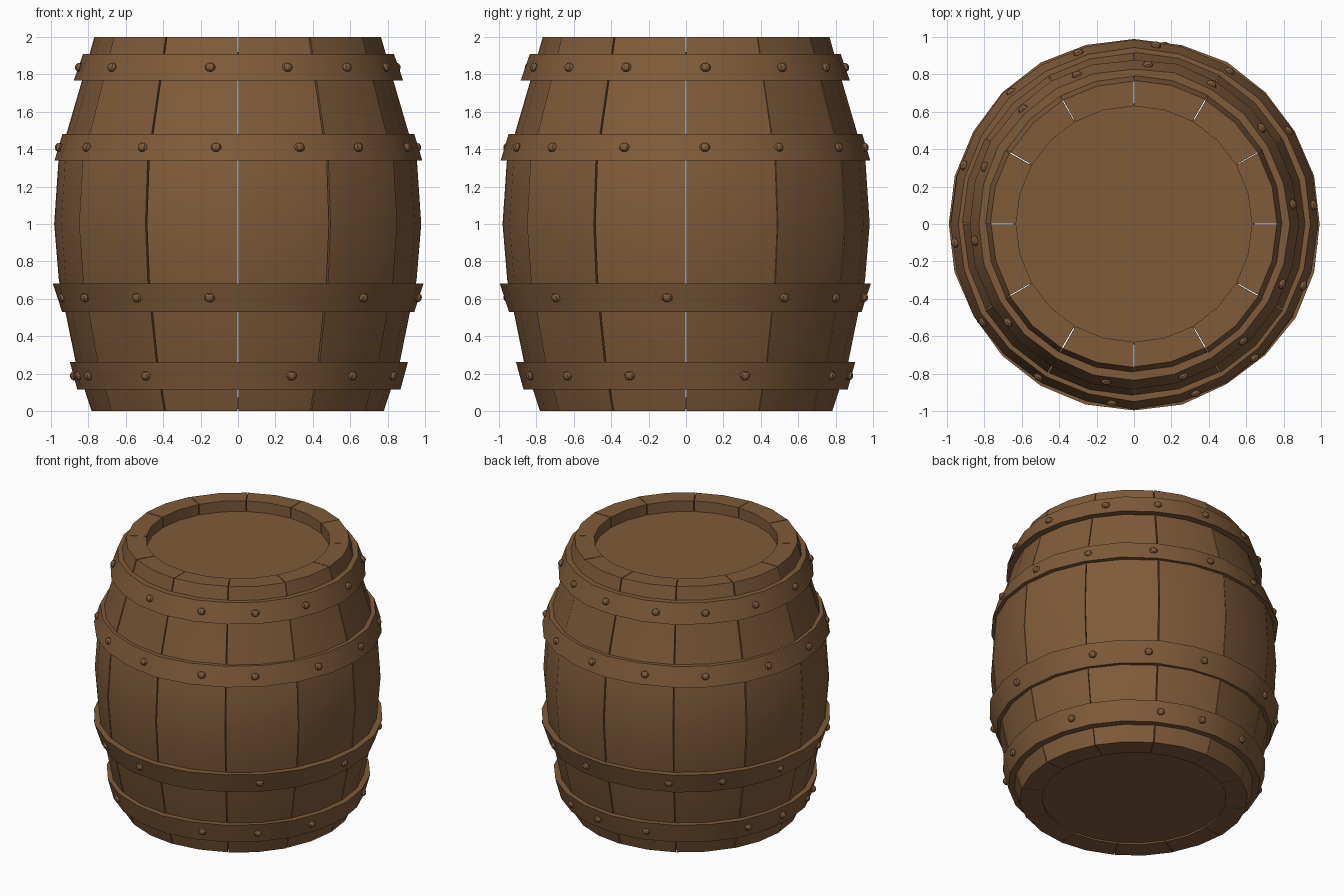
import bpy, bmesh, math, random
from mathutils import Matrix, Vector

random.seed(4)
if "Cube" in bpy.data.objects:
    bpy.data.objects.remove(bpy.data.objects["Cube"])

wood = bpy.data.materials.new("brown_wood")
wood.use_nodes = True
colour = (0.215, 0.105, 0.042, 1)
wood.diffuse_color = colour
bsdf = next(n for n in wood.node_tree.nodes if n.type == "BSDF_PRINCIPLED")
bsdf.inputs["Base Color"].default_value = colour
bsdf.inputs["Roughness"].default_value = 0.8

STAVES = 12
SIDES = 24
INNER = 0.63


def polar(r, a, z):
    return Vector((r * math.cos(a), r * math.sin(a), z))


def finish(bm, name):
    bmesh.ops.recalc_face_normals(bm, faces=bm.faces)
    mesh = bpy.data.meshes.new(name)
    bm.to_mesh(mesh)
    bm.free()
    mesh.materials.append(wood)
    obj = bpy.data.objects.new(name, mesh)
    bpy.context.collection.objects.link(obj)
    bpy.ops.object.select_all(action="DESELECT")
    obj.select_set(True)
    bpy.context.view_layer.objects.active = obj
    bpy.ops.object.shade_smooth_by_angle(angle=math.radians(25))
    return obj


def bridge(bm, loops, closed):
    """Join neighbouring cross-section loops with quads."""
    n = len(loops[0])
    pairs = list(zip(loops, loops[1:]))
    if closed:
        pairs.append((loops[-1], loops[0]))
    for a, b in pairs:
        for i in range(n):
            j = (i + 1) % n
            bm.faces.new((a[i], a[j], b[j], b[i]))
    if not closed:
        bm.faces.new(loops[0])
        bm.faces.new(loops[-1])


# Curved staves with narrow uneven joints
outline = [(0.78, 0), (0.865, 0.26), (0.92, 0.53), (0.955, 0.7), (0.98, 1.0),
           (0.957, 1.34), (0.915, 1.48), (0.83, 1.77), (0.765, 2.0)]
step = math.tau / STAVES
for s in range(STAVES):
    bm = bmesh.new()
    gap_a, gap_b = random.uniform(0.002, 0.005), random.uniform(0.002, 0.005)
    bulge = random.uniform(-0.004, 0.004)
    loops = []
    for a in (s * step + gap_a, (s + 0.5) * step, (s + 1) * step - gap_b):
        ring = [bm.verts.new(polar(r + bulge, a, z)) for r, z in outline]
        ring += [bm.verts.new(polar(INNER, a, z)) for z in (2.0, 0)]
        loops.append(ring)
    bridge(bm, loops, False)
    finish(bm, f"stave_{s + 1}")


# Recessed lid and base disc
def disc(name, z, depth):
    bm = bmesh.new()
    bmesh.ops.create_cone(bm, cap_ends=True, segments=SIDES, radius1=INNER + 0.015,
                          radius2=INNER + 0.015, depth=depth,
                          matrix=Matrix.Translation((0, 0, z + depth / 2)))
    finish(bm, name)


disc("lid", 1.86, 0.06)
disc("base", 0.012, 0.06)


# Hoops and their rivets: bottom z, top z, bottom radius, top radius, rivet angles
hoops = {
    "bottom": (0.115, 0.262, 0.865, 0.905,
               (-155, -124, -71, -46, -20, 21, 62, 82, 107, 154, 174, 195)),
    "lower": (0.53, 0.683, 0.945, 0.995,
              (-148, -124, -99, -46, -6, 33, 56, 80, 118, 140, 167, 194)),
    "upper": (1.34, 1.48, 0.987, 0.945,
              (-147, -122, -97, -70, -48, -20, 6, 31, 58, 83, 108, 133, 161, 186)),
    "top": (1.767, 1.908, 0.882, 0.833,
            (-142, -100, -72, -47, -22, 7, 37, 61, 85, 111, 134, 159, 186)),
}
for label, (z0, z1, r0, r1, angles) in hoops.items():
    bm = bmesh.new()
    loops = []
    for i in range(SIDES):
        a = i * math.tau / SIDES
        dr = random.uniform(-0.007, 0.004)
        section = ((r0 + dr, z0), (r1 + dr, z1), (r1 - 0.07, z1), (r0 - 0.07, z0))
        loops.append([bm.verts.new(polar(r, a, z)) for r, z in section])
    bridge(bm, loops, True)
    finish(bm, f"{label}_hoop")

    bm = bmesh.new()
    lean = math.atan2(r0 - r1, z1 - z0)
    for deg in angles:
        a = math.radians(deg)
        place = (Matrix.Translation(polar((r0 + r1) / 2 - 0.004, a, (z0 + z1) / 2))
                 @ Matrix.Rotation(a, 4, "Z") @ Matrix.Rotation(-lean, 4, "Y")
                 @ Matrix.Diagonal((0.85, 1.1, 0.95, 1)))
        bmesh.ops.create_uvsphere(bm, u_segments=8, v_segments=6, radius=0.026, matrix=place)
    finish(bm, f"{label}_hoop_rivets")
